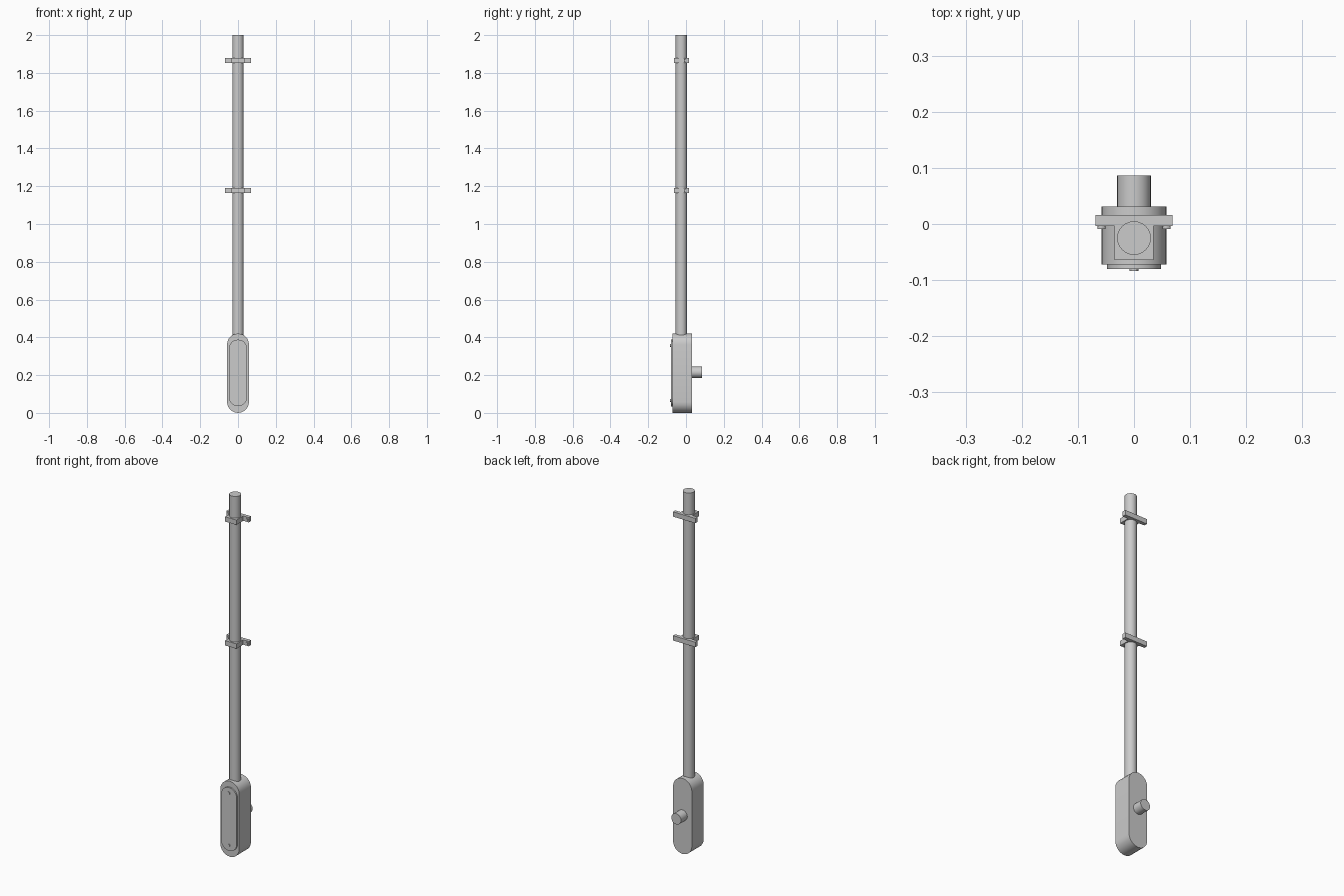
import bpy, bmesh, math
from mathutils import Vector

if "Cube" in bpy.data.objects:
    bpy.data.objects.remove(bpy.data.objects["Cube"])


def finish(name, bm):
    bmesh.ops.recalc_face_normals(bm, faces=bm.faces)
    mesh = bpy.data.meshes.new(name)
    bm.to_mesh(mesh)
    bm.free()
    obj = bpy.data.objects.new(name, mesh)
    bpy.context.collection.objects.link(obj)
    bpy.context.view_layer.objects.active = obj
    bpy.ops.object.select_all(action='DESELECT')
    obj.select_set(True)
    bpy.ops.object.shade_smooth_by_angle(angle=math.radians(30))
    return obj


def prism(name, points, direction):
    """Extrude a closed outline of 3D points along a direction."""
    bm = bmesh.new()
    face = bm.faces.new([bm.verts.new(p) for p in points])
    geom = bmesh.ops.extrude_face_region(bm, geom=[face], use_keep_orig=True)["geom"]
    bmesh.ops.translate(bm, vec=direction,
                        verts=[g for g in geom if isinstance(g, bmesh.types.BMVert)])
    return finish(name, bm)


def stadium(name, half_w, z0, z1, y0, y1, steps=12):
    pts = []
    for zc, start in ((z1 - half_w, 0), (z0 + half_w, math.pi)):
        for i in range(steps + 1):
            a = start + math.pi * i / steps
            pts.append((half_w * math.cos(a), y0, zc + half_w * math.sin(a)))
    return prism(name, pts, Vector((0, y1 - y0, 0)))


def rod_y(name, x, z, r, y0, y1, sides):
    pts = [(x + r * math.cos(2 * math.pi * i / sides), y0,
            z + r * math.sin(2 * math.pi * i / sides)) for i in range(sides)]
    return prism(name, pts, Vector((0, y1 - y0, 0)))


# Fitting body and its front cover with two screws
stadium("conduit_body", 0.058, 0.0, 0.42, -0.072, 0.031)
stadium("body_cover", 0.048, 0.035, 0.388, -0.08, -0.072)
for z in (0.066, 0.357):
    rod_y("cover_screw", 0, z, 0.008, -0.084, -0.079, 12)

# Stub entering the wall behind the body
rod_y("wall_stub", 0, 0.215, 0.03, 0.03, 0.086, 24)

# Vertical conduit
pipe = [(0.03 * math.cos(2 * math.pi * i / 24),
         -0.025 + 0.03 * math.sin(2 * math.pi * i / 24), 0.40) for i in range(24)]
prism("conduit", pipe, Vector((0, 0, 1.6)))

# Straps: wall bar with ears, square saddle, bolts through the ears
strap = [(-0.069, 0.016), (-0.069, -0.004), (-0.035, -0.004), (-0.035, -0.064),
         (0.035, -0.064), (0.035, -0.004), (0.069, -0.004), (0.069, 0.016)]
for z in (1.163, 1.852):
    prism("strap", [(x, y, z) for x, y in strap], Vector((0, 0, 0.027)))
    for x in (-0.058, 0.058):
        rod_y("strap_bolt", x, z + 0.0135, 0.007, -0.009, -0.003, 12)
